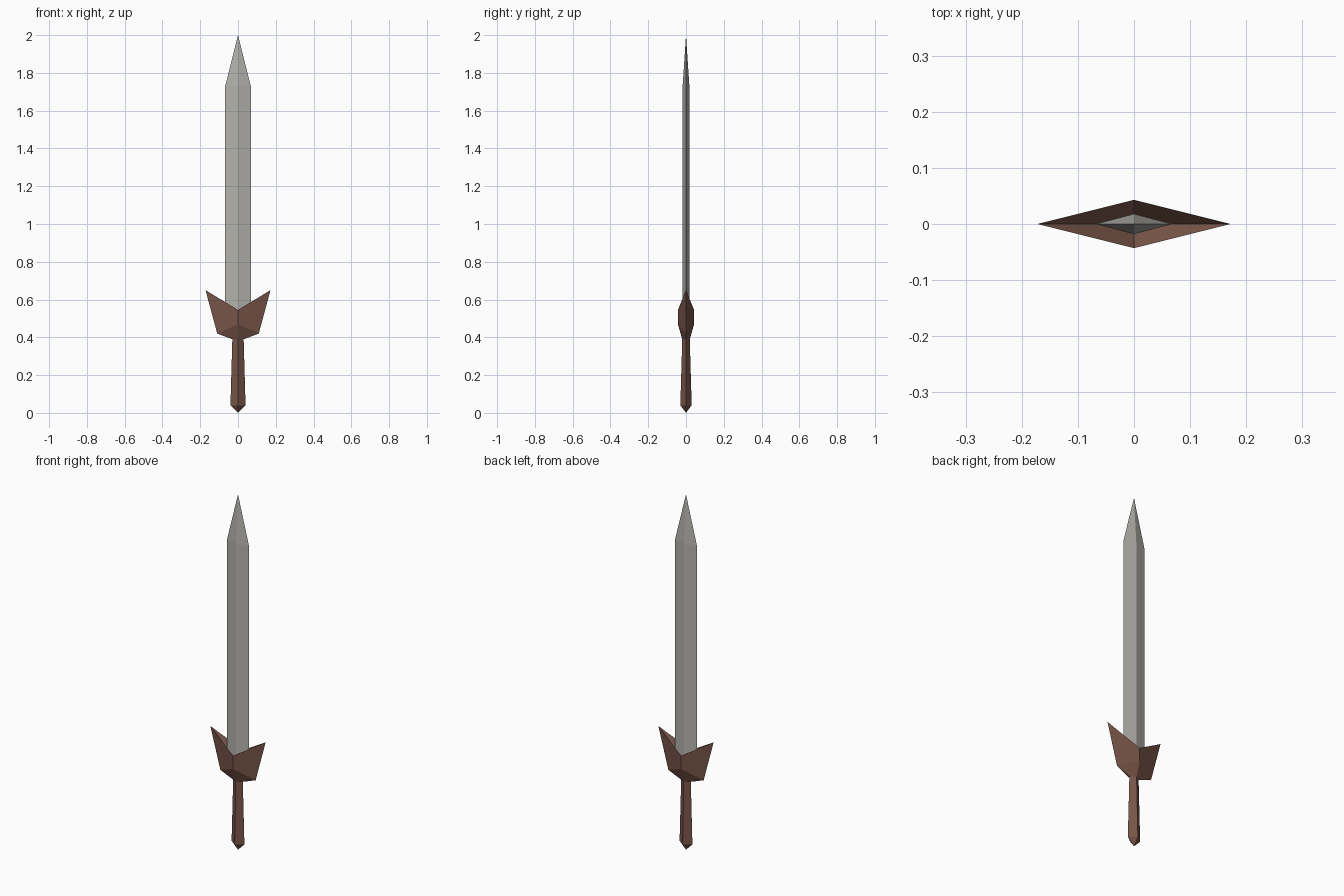
import bpy

if "Cube" in bpy.data.objects:
    bpy.data.objects.remove(bpy.data.objects["Cube"])


def material(name, rgb):
    m = bpy.data.materials.new(name)
    m.diffuse_color = (*rgb, 1)
    m.use_nodes = True
    m.node_tree.nodes["Principled BSDF"].inputs["Base Color"].default_value = m.diffuse_color
    return m


def make(name, verts, faces, mat):
    me = bpy.data.meshes.new(name)
    me.from_pydata(verts, [], faces)
    me.materials.append(mat)
    ob = bpy.data.objects.new(name, me)
    bpy.context.collection.objects.link(ob)
    return ob


def diamond_loft(name, low, high, mat, bottom_tip=None, top_tip=None):
    """Four-sided diamond bar from (half_x, half_y, z) sections, with optional points."""
    verts, faces = [], []
    for hx, hy, z in (low, high):
        verts += [(hx, 0, z), (0, hy, z), (-hx, 0, z), (0, -hy, z)]
    for i in range(4):
        j = (i + 1) % 4
        faces.append((i, j, 4 + j, 4 + i))
    if bottom_tip is None:
        faces.append((3, 2, 1, 0))
    else:
        verts.append((0, 0, bottom_tip))
        n = len(verts) - 1
        faces += [((i + 1) % 4, i, n) for i in range(4)]
    if top_tip is None:
        faces.append((4, 5, 6, 7))
    else:
        verts.append((0, 0, top_tip))
        n = len(verts) - 1
        faces += [(4 + i, 4 + (i + 1) % 4, n) for i in range(4)]
    return make(name, verts, faces, mat)


steel = material("steel_grey", (0.45, 0.44, 0.41))
brown = material("leather_brown", (0.191, 0.093, 0.067))

# Blade with pointed end, and grip with pointed pommel
diamond_loft("blade", (0.068, 0.018, 0.46), (0.068, 0.018, 1.73), steel, top_tip=2.0)
diamond_loft("grip", (0.04, 0.03, 0.04), (0.03, 0.02, 0.39), brown, bottom_tip=0.0)

# Winged guard: one quarter, mirrored left-right and front-back
quarter = [
    (0.172, 0, 0.65),    # wing tip
    (0.11, 0, 0.42),     # lower corner
    (0.03, 0, 0.39),     # neck side
    (0, -0.02, 0.39),    # neck front
    (0, -0.043, 0.47),   # ridge bottom
    (0, -0.043, 0.545),  # ridge top
    (0, 0, 0.48),        # bottom of the hollow around the blade
]
guard = make("guard", quarter, [(4, 1, 0, 5), (3, 2, 1, 4), (5, 0, 6)], brown)
mirror = guard.modifiers.new("mirror", "MIRROR")
mirror.use_axis = (True, True, False)
